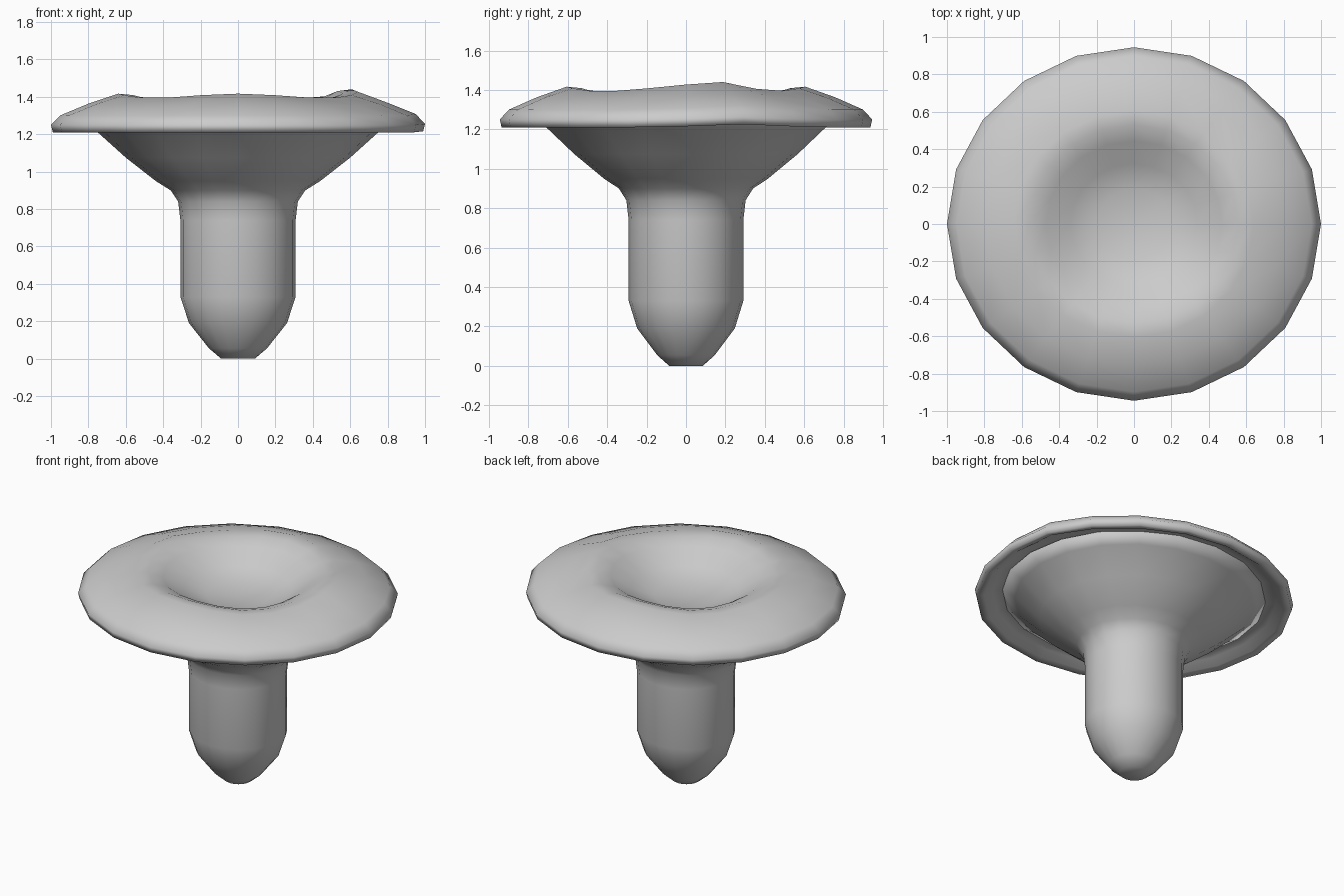
import bpy, bmesh
from math import cos, sin, pi, exp

if "Cube" in bpy.data.objects:
    bpy.data.objects.remove(bpy.data.objects["Cube"])

SIDES = 20
DEPTH = 0.945  # the plan is slightly narrower front to back


def ripple(r, a):
    """Gentle unevenness of the cap, strongest on its crest, plus one bump."""
    crest = exp(-((r - 0.62) / 0.2) ** 2)
    d = (a - pi / 10 + pi) % (2 * pi) - pi
    bump = exp(-(d / 0.3) ** 2)
    lift = 0.02 * bump * max(0, 1 - abs(r - 0.95) / 0.15)
    return crest * (0.012 * cos(4 * a) + 0.032 * bump) + lift


def lathe(name, profile, wave=None):
    """Spin a profile; points at radius 0 become poles."""
    bm = bmesh.new()
    rings = []
    for r, z in profile:
        if r == 0:
            rings.append([bm.verts.new((0, 0, z))] * SIDES)
            continue
        ring = []
        for i in range(SIDES):
            a = 2 * pi * i / SIDES
            dz = wave(r, a) if wave else 0
            ring.append(bm.verts.new((r * cos(a), r * DEPTH * sin(a), z + dz)))
        rings.append(ring)
    for lo, hi in zip(rings, rings[1:]):
        for i in range(SIDES):
            j = (i + 1) % SIDES
            quad = [lo[i], lo[j], hi[j], hi[i]]
            bm.faces.new(list(dict.fromkeys(quad)))
    bmesh.ops.recalc_face_normals(bm, faces=bm.faces)
    me = bpy.data.meshes.new(name)
    bm.to_mesh(me)
    bm.free()
    for p in me.polygons:
        p.use_smooth = True
    ob = bpy.data.objects.new(name, me)
    bpy.context.collection.objects.link(ob)
    return ob


# Stem with rounded foot, flaring into the gills and closed inside the cap
lathe("stem_and_gills", [
    (0, 0), (0.09, 0), (0.155, 0.055), (0.262, 0.19), (0.308, 0.33),
    (0.308, 0.74), (0.32, 0.84), (0.36, 0.9), (0.44, 0.95), (0.6, 1.075),
    (0.75, 1.21), (0.83, 1.26), (0.8, 1.28), (0.5, 1.2), (0, 1.15)])

# Dished cap with a crest, thin rolled rim and recessed underside
lathe("cap", [
    (0, 1.23), (0.2, 1.24), (0.34, 1.285), (0.47, 1.365), (0.56, 1.398),
    (0.64, 1.405), (0.8, 1.358), (0.95, 1.3), (1.0, 1.25), (0.99, 1.21),
    (0.94, 1.215), (0.89, 1.25), (0.82, 1.262), (0.7, 1.23),
    (0.5, 1.19), (0, 1.15)], ripple)
